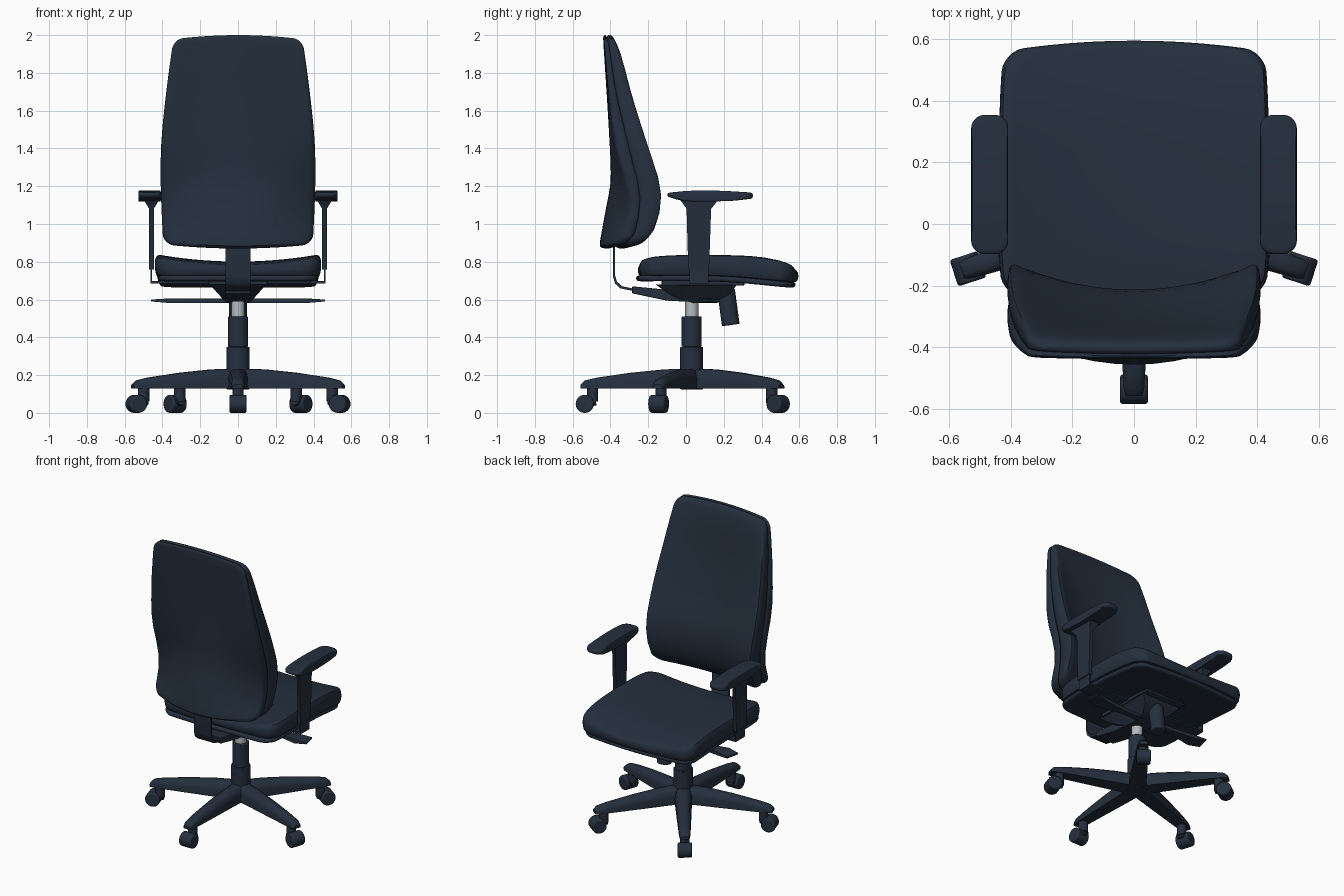
import bpy, bmesh, math
from mathutils import Matrix, Vector

if "Cube" in bpy.data.objects:
    bpy.data.objects.remove(bpy.data.objects["Cube"])


def material(name, rgb):
    m = bpy.data.materials.new(name)
    m.diffuse_color = (*rgb, 1)
    m.use_nodes = True
    m.node_tree.nodes["Principled BSDF"].inputs["Base Color"].default_value = m.diffuse_color
    return m


NAVY = material("dark navy", (0.018, 0.029, 0.048))
SILVER = material("silver", (0.48, 0.50, 0.52))
CY = 0.03  # y of the centre column


def finish(bm, name, mat=NAVY, angle=40, bevel=0):
    bmesh.ops.recalc_face_normals(bm, faces=bm.faces)
    me = bpy.data.meshes.new(name)
    bm.to_mesh(me)
    bm.free()
    ob = bpy.data.objects.new(name, me)
    bpy.context.collection.objects.link(ob)
    me.materials.append(mat)
    if bevel:
        b = ob.modifiers.new("bevel", 'BEVEL')
        b.width, b.segments, b.limit_method = bevel, 2, 'ANGLE'
    bpy.ops.object.select_all(action='DESELECT')
    bpy.context.view_layer.objects.active = ob
    ob.select_set(True)
    bpy.ops.object.shade_smooth_by_angle(angle=math.radians(angle))
    return ob


def curve(table, x):
    """Catmull-Rom interpolation through (x, value) pairs."""
    x = min(max(x, table[0][0]), table[-1][0])
    i = max(k for k in range(len(table) - 1) if table[k][0] <= x)
    (x1, v1), (x2, v2) = table[i], table[i + 1]
    x0, v0 = table[i - 1] if i else (x1, v1)
    x3, v3 = table[i + 2] if i + 2 < len(table) else (x2, v2)
    h = x2 - x1
    t = (x - x1) / h
    m1, m2 = (v2 - v0) / (x2 - x0) * h, (v3 - v1) / (x3 - x1) * h
    return ((2*t**3 - 3*t*t + 1) * v1 + (t**3 - 2*t*t + t) * m1
            + (3*t*t - 2*t**3) * v2 + (t**3 - t*t) * m2)


def rounded_rect(A, B, r, side=10, arc=6):
    cor = [(A - r, B - r, 0), (-A + r, B - r, 90), (-A + r, -B + r, 180), (A - r, -B + r, 270)]
    arcs = [[(cx + r * math.cos(math.radians(d + 90 * k / arc)),
              cy + r * math.sin(math.radians(d + 90 * k / arc))) for k in range(arc + 1)]
            for cx, cy, d in cor]
    pts = []
    for i in range(4):
        pts += arcs[i]
        p, q = arcs[i][-1], arcs[(i + 1) % 4][0]
        pts += [(p[0] + (q[0] - p[0]) * k / side, p[1] + (q[1] - p[1]) * k / side)
                for k in range(1, side)]
    return pts


INNER = [0, .1, .2, .3, .4, .5, .6, .7, .8, .88, .94]
PAD = ([(s, 0) for s in INNER] + [(.975, .04), (.99, .15), (1, .4), (1, .6), (.993, .8), (.975, .94)]
       + [(s, 1) for s in reversed(INNER)])


def pad(name, A, B, r, place, lo, hi):
    """Closed cushion: outline rings between the surfaces lo and hi."""
    bm = bmesh.new()
    outline = rounded_rect(A, B, r)
    rings = []
    for s, t in PAD:
        ring = []
        for a, b in outline if s else [(0, 0)]:
            a, b = a * s, b * s
            l, h = lo(a / A, b), hi(a / A, b)
            ring.append(bm.verts.new(place(a, b, l + (h - l) * t)))
        rings.append(ring)
    n = len(outline)
    for p, q in zip(rings, rings[1:]):
        for i in range(n):
            j = (i + 1) % n
            bm.faces.new([p[0], q[i], q[j]] if len(p) == 1 else
                         [p[i], p[j], q[0]] if len(q) == 1 else [p[i], p[j], q[j], q[i]])
    return finish(bm, name)


def prism(name, poly, x0, x1, bevel=0):
    """Extrude a (y, z) polygon in x; x0 and x1 are numbers or functions of z."""
    f = lambda x, z: x(z) if callable(x) else x
    bm = bmesh.new()
    L = [bm.verts.new((f(x0, z), y, z)) for y, z in poly]
    R = [bm.verts.new((f(x1, z), y, z)) for y, z in poly]
    bm.faces.new(L)
    bm.faces.new(R[::-1])
    for i in range(len(poly)):
        j = (i + 1) % len(poly)
        bm.faces.new([L[i], R[i], R[j], L[j]])
    return finish(bm, name, bevel=bevel)


def cylinder(name, p, q, r, mat=NAVY, bevel=0):
    p, q = Vector(p), Vector(q)
    bm = bmesh.new()
    M = Matrix.Translation((p + q) / 2) @ (q - p).to_track_quat('Z', 'Y').to_matrix().to_4x4()
    bmesh.ops.create_cone(bm, cap_ends=True, segments=28, radius1=r, radius2=r,
                          depth=(q - p).length, matrix=M)
    return finish(bm, name, mat, bevel=bevel)


def box(name, x, y, z, bevel=0):
    return prism(name, [(y[0], z[0]), (y[1], z[0]), (y[1], z[1]), (y[0], z[1])], x[0], x[1], bevel)


# five star legs with casters
LEG = [(.02, .055, .235), (.15, .05, .23), (.32, .044, .213), (.5, .037, .187), (.565, .033, .172), (.588, .026, .15)]
for k in range(5):
    d = math.radians(-90 + 72 * k)
    at = lambda r, t, z: (r * math.cos(d) - t * math.sin(d), CY + r * math.sin(d) + t * math.cos(d), z)
    bm = bmesh.new()
    rings = []
    for r, w, top in LEG:
        h = top - .13
        sec = [(-w, .13), (-w, .13 + .5 * h), (-.8 * w, .13 + .85 * h), (-.4 * w, top),
               (.4 * w, top), (.8 * w, .13 + .85 * h), (w, .13 + .5 * h), (w, .13)]
        rings.append([bm.verts.new(at(r, t, z)) for t, z in sec])
    for p, q in zip(rings, rings[1:]):
        for i in range(8):
            bm.faces.new([p[i], p[i - 1], q[i - 1], q[i]])
    bm.faces.new(rings[0])
    bm.faces.new(rings[-1])
    finish(bm, f"base_leg_{k}")
    cylinder(f"caster_stem_{k}", at(.525, 0, .06), at(.525, 0, .14), .03)
    cylinder(f"caster_neck_{k}", at(.51, 0, .07), at(.57, 0, .055), .03)
    cylinder(f"caster_wheel_{k}", at(.566, -.045, .048), at(.566, .045, .048), .048, bevel=.008)

# centre column
cylinder("hub", (0, CY, .125), (0, CY, .35), .061, bevel=.004)
cylinder("column_sleeve", (0, CY, .35), (0, CY, .51), .053, bevel=.004)
cylinder("gas_lift", (0, CY, .5), (0, CY, .6), .035, SILVER)

# tilt mechanism under the seat
prism("tilt_housing", [(-.16, .68), (-.1, .635), (-.03, .6), (.04, .582), (.1, .582), (.17, .595),
                       (.235, .63), (.27, .68)],
      lambda z: -.06 - .9 * (z - .58), lambda z: .06 + .9 * (z - .58))
box("mounting_plate", (-.155, .155), (-.13, .31), (.675, .71), .004)
cylinder("tension_knob", (0, .212, .65), (0, .237, .465), .047, bevel=.006)
for s, n in ((-1, "left"), (1, "right")):
    # adjusting lever with flat paddle
    bm = bmesh.new()
    out = [(.05, .105), (.2, .105), (.38, .07), (.46, .09), (.44, .18), (.36, .165), (.2, .145), (.05, .145)]
    lo = [bm.verts.new((s * x, y, .583 if x < .4 else .59)) for x, y in out]
    hi = [bm.verts.new((s * x, y, .605 if x < .4 else .6)) for x, y in out]
    bm.faces.new(lo)
    bm.faces.new(hi)
    for i in range(len(out)):
        bm.faces.new([lo[i - 1], lo[i], hi[i], hi[i - 1]])
    finish(bm, f"lever_{n}")

# backrest bar
bar = [(-.386, .95), (-.386, .72), (-.376, .685), (-.35, .66), (-.27, .643)]
prism("back_bar", bar + [(y + .01, z + .011) for y, z in reversed(bar)], -.066, .066)
prism("bar_clamp", [(-.285, .67), (-.285, .633), (-.1, .594), (.02, .588), (.0, .64), (-.13, .655)],
      -.07, .07, .004)

# seat cushion and pan
SW = [(-.26, .415), (-.15, .437), (.1, .44), (.4, .435), (.58, .425)]
seat_y = lambda u, b: b + .16 + .02 * (1 - u * u) * max(0, b / .42) ** 2 - .015 * u * u * (b / .42)
seat_top = lambda u, b: (curve([(-.26, .822), (-.1, .838), (.2, .84), (.4, .83), (.58, .795)], b + .16)
                         - .04 * (1 - u * u))
seat_low = lambda u, b: curve([(-.26, .725), (.2, .722), (.58, .69)], b + .16)
pad("seat_cushion", .44, .415, .07,
    lambda a, b, h: (a * curve(SW, b + .16) / .44, seat_y(a / .44, b), h), seat_low, seat_top)
pad("seat_pan", .425, .412, .07,
    lambda a, b, h: (a * curve(SW, b + .16) / .44, seat_y(a / .425, b) - .012, h),
    lambda u, b: seat_low(u, b) - .028, lambda u, b: seat_low(u, b) + .004)

# backrest cushion and shell
ZC, BH, BW = 1.435, .565, .41
WIDTH = [(.87, .395), (1.0, .402), (1.25, .41), (1.45, .405), (1.7, .38), (2.0, .342)]
FRONT = [(.87, -.215), (.98, -.15), (1.12, -.122), (1.22, -.13), (1.42, -.195), (1.68, -.28), (1.9, -.34), (2, -.375)]
SEAM = [(.87, -.3), (.95, -.26), (1.15, -.235), (1.35, -.28), (1.7, -.365), (2.0, -.41)]
EDGE = [(.87, -.36), (1.05, -.295), (1.2, -.31), (1.4, -.37), (1.7, -.41), (2.0, -.435)]
SPINE = [(.87, -.462), (1.05, -.43), (1.22, -.4), (1.4, -.403), (2.0, -.44)]


def hollow(u, z):
    return (1 - u * u) * curve([(.87, .08), (1.3, .09), (1.9, .02), (2, .01)], z)


def back_place(a, b, h):
    z = b + ZC
    u = a / BW
    return (a * curve(WIDTH, z) / BW, h, z - .022 * u * u * (b / BH) ** 3)


front = lambda u, b: curve(FRONT, b + ZC) - hollow(u, b + ZC)
seam = lambda u, b: curve(SEAM, b + ZC) - hollow(u, b + ZC)
rear = lambda u, b: curve(EDGE, b + ZC) * u * u + curve(SPINE, b + ZC) * (1 - u * u)
pad("backrest_cushion", BW, BH, .06, back_place, lambda u, b: seam(u, b) - .004, front)
pad("backrest_shell", BW, BH, .06, back_place, rear, lambda u, b: max(seam(u, b), rear(u, b) + .01))

# armrests
for s, n in ((-1, "left"), (1, "right")):
    pad(f"arm_pad_{n}", .06, .218, .035,
        lambda a, b, h: (s * (.468 + a), .128 + b + .008 * (1 - (a / .06) ** 2) * (b / .218), h),
        lambda u, b: curve([(-.22, 1.145), (-.13, 1.122), (.1, 1.122), (.22, 1.135)], b),
        lambda u, b: curve([(-.22, 1.165), (-.1, 1.176), (.05, 1.176), (.22, 1.166)], b))
    flare = lambda z: max(0, z - 1.08) * .6
    prism(f"arm_post_{n}", [(.012, .76), (.003, 1.08), (-.03, 1.127), (.17, 1.127), (.133, 1.08), (.122, .76)],
          lambda z: s * (.446 - flare(z)), lambda z: s * (.47 + flare(z)))
    box(f"arm_bracket_upright_{n}", (s * .454, s * .463), (.018, .12), (.688, .8))
    box(f"arm_bracket_foot_{n}", (s * .14, s * .463), (.018, .12), (.686, .697))
